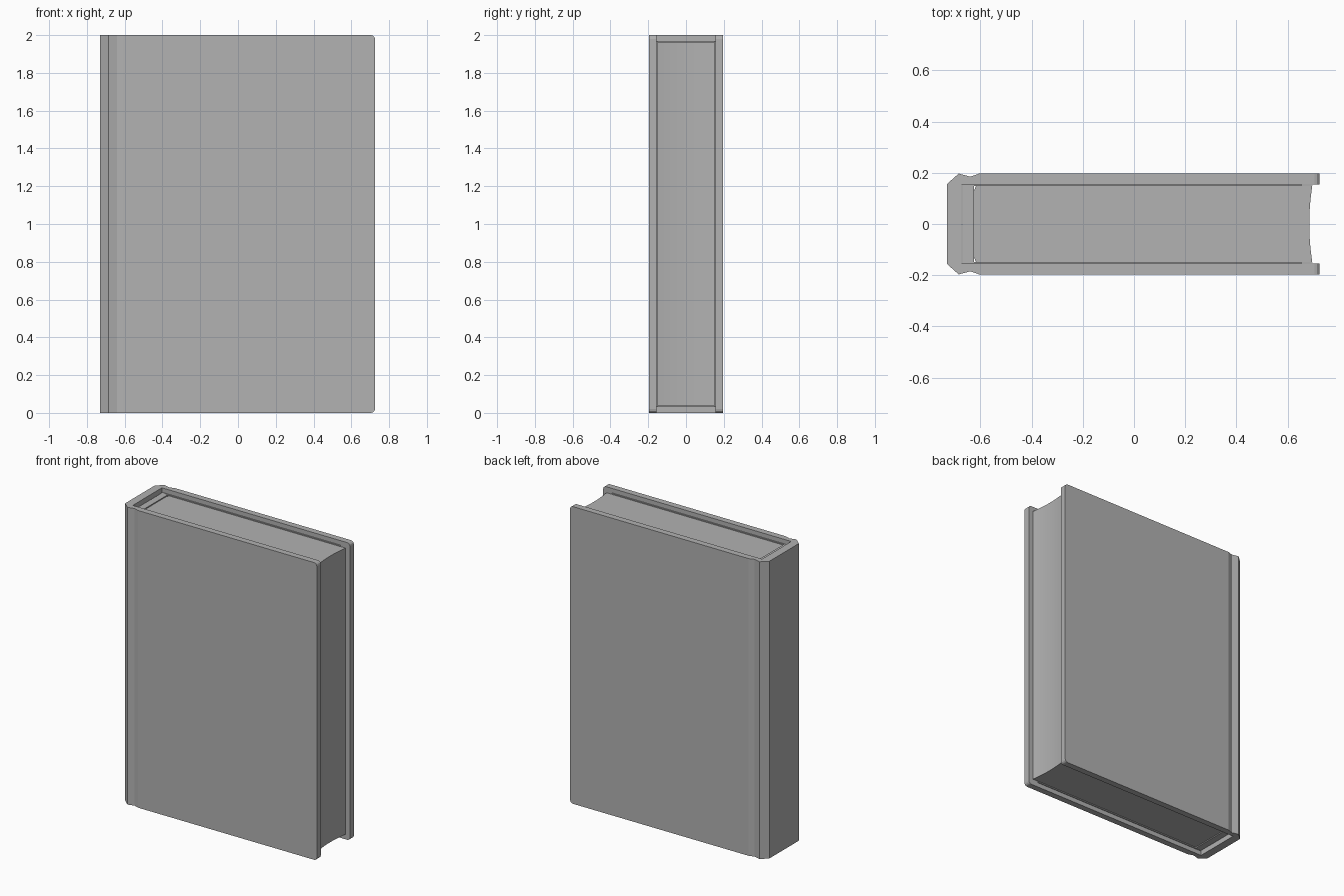
import bpy
import bmesh

cube = bpy.data.objects.get("Cube")
if cube:
    bpy.data.objects.remove(cube, do_unlink=True)

grey = bpy.data.materials.new("plain grey")
grey.use_nodes = True
grey.diffuse_color = (0.445, 0.445, 0.445, 1)
grey.node_tree.nodes["Principled BSDF"].inputs["Base Color"].default_value = grey.diffuse_color


def mirrored(half):
    """Close a half profile (y >= 0) with its reflection in y."""
    return half + [(x, -y) for x, y in reversed(half)]


def extrude_profile(name, outline, bottom, top, round_x=None):
    """Extrude an xy outline along z, optionally rounding the corners at round_x."""
    bm = bmesh.new()
    face = bm.faces.new([bm.verts.new((x, y, bottom)) for x, y in outline])
    side = bmesh.ops.extrude_face_region(bm, geom=[face])
    verts = [v for v in side["geom"] if isinstance(v, bmesh.types.BMVert)]
    bmesh.ops.translate(bm, verts=verts, vec=(0, 0, top - bottom))
    bmesh.ops.recalc_face_normals(bm, faces=bm.faces)
    if round_x is not None:
        corners = [e for e in bm.edges
                   if all(abs(v.co.x - round_x) < 0.001 for v in e.verts)
                   and abs(e.verts[0].co.z - e.verts[1].co.z) < 0.001]
        bmesh.ops.bevel(bm, geom=corners, offset=0.02, segments=3,
                        profile=0.5, affect='EDGES')
    mesh = bpy.data.meshes.new(name)
    bm.to_mesh(mesh)
    bm.free()
    mesh.materials.append(grey)
    obj = bpy.data.objects.new(name, mesh)
    bpy.context.collection.objects.link(obj)
    return obj


# Hard cover: two boards, hinge grooves and a chamfered spine
outer = [(0.725, 0.197), (-0.605, 0.197), (-0.64, 0.185), (-0.685, 0.197), (-0.73, 0.157)]
inner = [(-0.675, 0.155), (0.725, 0.155)]
cover_outline = outer + [(x, -y) for x, y in reversed(outer)]
cover_outline += [(x, -y) for x, y in reversed(inner)] + inner
extrude_profile("cover", cover_outline, 0, 2, round_x=0.725)

# Page block: rounded at the spine, hollowed at the fore edge
steps = [i / 6 for i in range(7)]
fore_edge = [(0.685 + 0.012 * t * t, 0.15 * t) for t in steps[1:]]
back_edge = [(-0.637 + 0.02 * t ** 4, 0.15 * t) for t in reversed(steps[1:])]
pages = extrude_profile("pages", mirrored(fore_edge + back_edge), 0.037, 1.963)

# Lining behind the pages, and the endpapers beside them
extrude_profile("spine_lining", mirrored([(-0.625, 0.148), (-0.67, 0.148)]), 0.03, 1.97)
for name, sign in (("front_endpaper", -1), ("back_endpaper", 1)):
    extrude_profile(name, [(-0.67, sign * 0.149), (0.655, sign * 0.149),
                           (0.655, sign * 0.156), (-0.67, sign * 0.156)], 0.03, 1.97)

# Smooth only the gentle page curves
bpy.ops.object.select_all(action='DESELECT')
pages.select_set(True)
bpy.context.view_layer.objects.active = pages
bpy.ops.object.shade_smooth_by_angle(angle=0.5)
